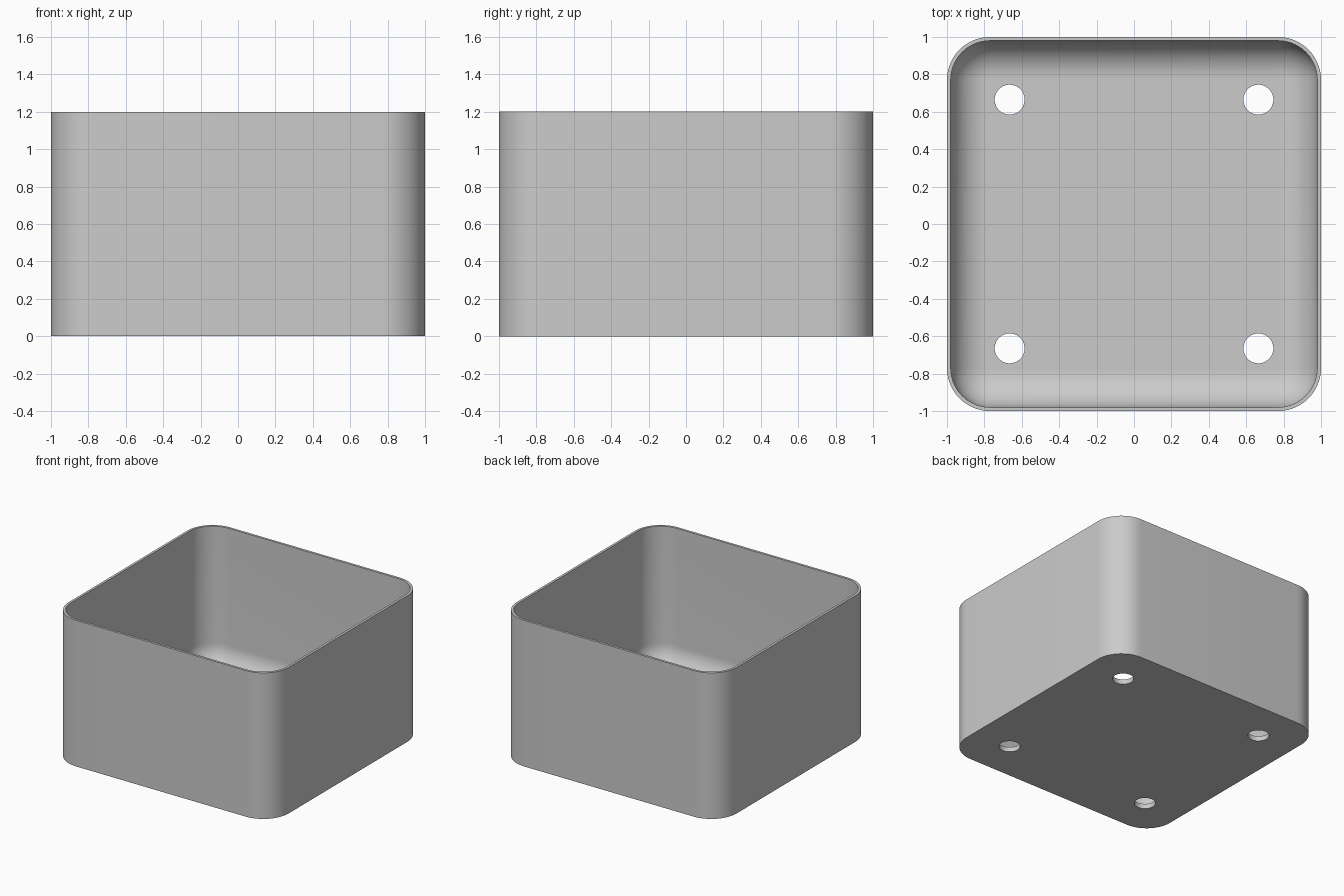
import bpy
import bmesh
from math import sin, cos, pi, radians

cube = bpy.data.objects.get("Cube")
if cube:
    bpy.data.objects.remove(cube, do_unlink=True)

HALF, HEIGHT, CORNER = 1.0, 1.2, 0.23
WALL, FLOOR, FILLET = 0.02, 0.04, 0.2
HOLE_POS, HOLE_RADIUS = 0.665, 0.08
STEPS = 14

grey = bpy.data.materials.new("plain grey")
grey.use_nodes = True
colour = (0.6, 0.6, 0.6, 1)
grey.diffuse_color = colour
grey.node_tree.nodes["Principled BSDF"].inputs["Base Color"].default_value = colour


def rounded_square(bm, inset, z):
    """Ring of vertices around a rounded square, inset from the outside."""
    radius = CORNER - inset
    centre = HALF - CORNER
    ring = []
    for quarter, (sx, sy) in enumerate(((1, 1), (-1, 1), (-1, -1), (1, -1))):
        for i in range(STEPS + 1):
            a = (quarter + i / STEPS) * pi / 2
            ring.append(bm.verts.new((sx * centre + radius * cos(a),
                                      sy * centre + radius * sin(a), z)))
    return ring


# Wall section: outside, rim, inside, rounded transition, flat floor border
section = [(0, 0), (0, HEIGHT), (WALL, HEIGHT)]
for i in range(STEPS + 1):
    a = i / STEPS * pi / 2
    section.append((WALL + FILLET * (1 - cos(a)), FLOOR + FILLET * (1 - sin(a))))
section.append((CORNER - 0.004, FLOOR))

# Tray body
bm = bmesh.new()
rings = [rounded_square(bm, inset, z) for inset, z in section]
for low, high in zip(rings, rings[1:]):
    for i in range(len(low)):
        j = (i + 1) % len(low)
        bm.faces.new((low[i], low[j], high[j], high[i]))
bm.faces.new(rings[0][::-1])
bm.faces.new(rings[-1])
bmesh.ops.recalc_face_normals(bm, faces=bm.faces)
mesh = bpy.data.meshes.new("planter_box")
bm.to_mesh(mesh)
bm.free()
mesh.materials.append(grey)
box = bpy.data.objects.new("open_box", mesh)
bpy.context.collection.objects.link(box)

# Four round holes through the floor
for sx in (-1, 1):
    for sy in (-1, 1):
        bpy.ops.mesh.primitive_cylinder_add(
            vertices=48, radius=HOLE_RADIUS, depth=0.3,
            location=(sx * HOLE_POS, sy * HOLE_POS, 0))
        cutter = bpy.context.object
        cutter.name = "hole_cutter"
        cutter.hide_render = True
        cutter.data.materials.append(grey)
        cut = box.modifiers.new("floor_hole", "BOOLEAN")
        cut.operation = "DIFFERENCE"
        cut.solver = "EXACT"
        cut.object = cutter
        bpy.context.view_layer.objects.active = box
        bpy.ops.object.modifier_apply(modifier=cut.name)
        bpy.data.objects.remove(cutter, do_unlink=True)

# Smooth the rounded corners, keep the rim and holes crisp
bpy.ops.object.select_all(action="DESELECT")
box.select_set(True)
bpy.context.view_layer.objects.active = box
bpy.ops.object.shade_smooth_by_angle(angle=radians(30))
